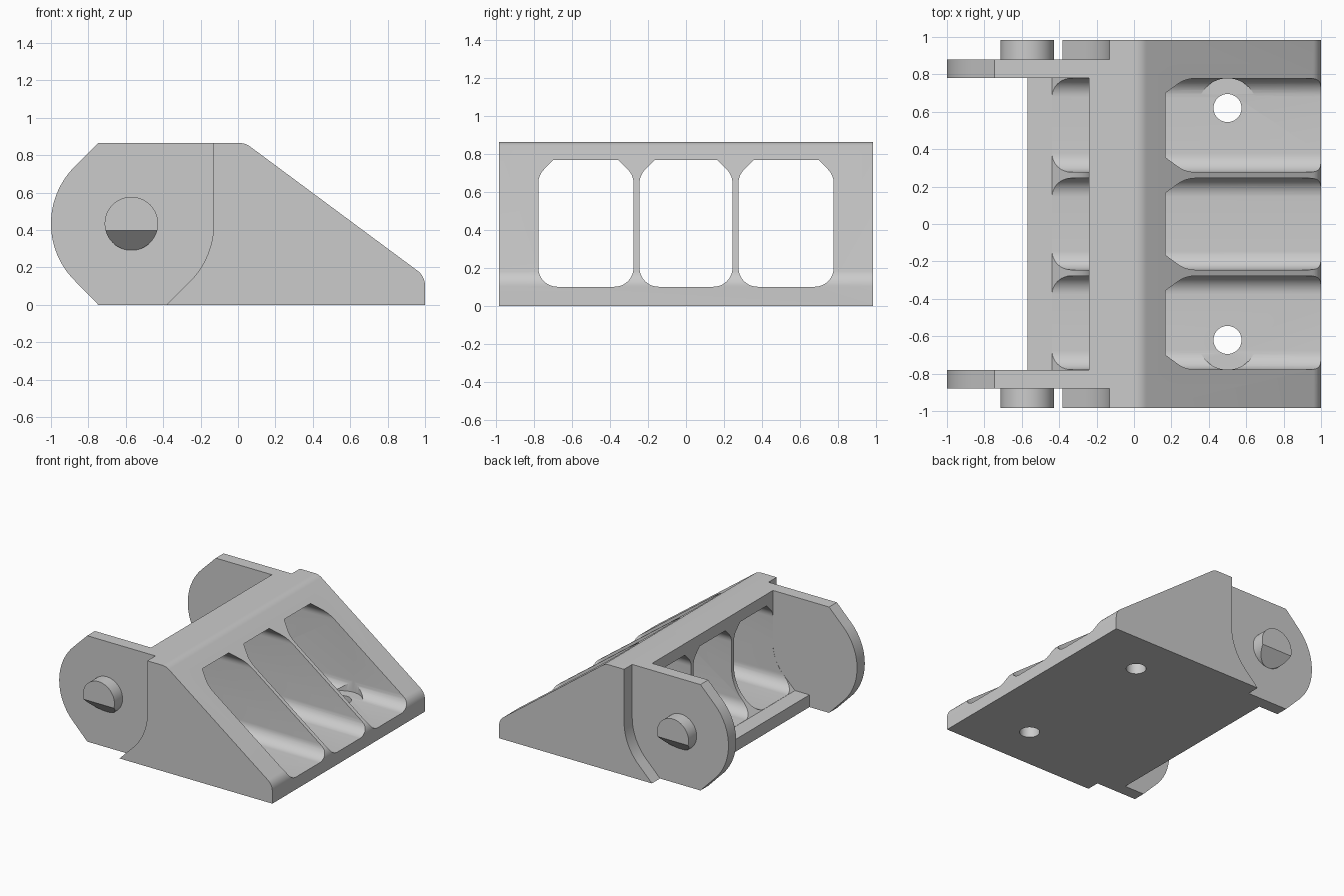
import bpy, bmesh
from math import radians, cos, sin
from mathutils import Vector

cube = bpy.data.objects.get("Cube")
if cube:
    bpy.data.objects.remove(cube, do_unlink=True)

grey = bpy.data.materials.new("matte grey")
grey.use_nodes = True
grey.diffuse_color = (0.6, 0.6, 0.6, 1)
grey.node_tree.nodes["Principled BSDF"].inputs["Base Color"].default_value = grey.diffuse_color

PIVOT = (-0.57, 0.434)   # hinge axis in x, z
HEIGHT = 0.865
HALF = 0.985             # half width
EAR_IN, EAR_OUT = 0.78, 0.88
SLOPE = 53.4             # direction the sloped front faces, in degrees


def arc(center, r, start, end, steps=16):
    """Points along an arc, angles in degrees."""
    angles = [radians(start + (end - start) * i / steps) for i in range(steps + 1)]
    return [(center[0] + r * cos(a), center[1] + r * sin(a)) for a in angles]


def prism(name, pts, axis, lo, hi):
    """Extrude a 2D outline along an axis from lo to hi."""
    place = {"x": lambda p, t: (t, p[0], p[1]),
             "y": lambda p, t: (p[0], t, p[1]),
             "z": lambda p, t: (p[0], p[1], t)}[axis]
    bm = bmesh.new()
    base = bm.faces.new([bm.verts.new(place(p, lo)) for p in pts])
    top = bmesh.ops.extrude_face_region(bm, geom=[base])["geom"]
    shift = Vector(place((0, 0), hi - lo))
    bmesh.ops.translate(bm, vec=shift, verts=[g for g in top if isinstance(g, bmesh.types.BMVert)])
    bmesh.ops.recalc_face_normals(bm, faces=bm.faces)
    mesh = bpy.data.meshes.new(name)
    bm.to_mesh(mesh)
    bm.free()
    obj = bpy.data.objects.new(name, mesh)
    bpy.context.collection.objects.link(obj)
    mesh.materials.append(grey)
    return obj


def activate(obj):
    bpy.ops.object.select_all(action="DESELECT")
    obj.select_set(True)
    bpy.context.view_layer.objects.active = obj


def cut(obj, cutter):
    """Subtract the cutter, then discard it."""
    activate(obj)
    mod = obj.modifiers.new("cut", "BOOLEAN")
    mod.operation, mod.solver, mod.object = "DIFFERENCE", "EXACT", cutter
    bpy.ops.object.modifier_apply(modifier=mod.name)
    bpy.data.objects.remove(cutter, do_unlink=True)


# Full side outline: rounded ears at the left, sloped nose at the right
outline = [(-0.747, 0), (1, 0)]
outline += arc((0.9, 0.102), 0.1, 0, SLOPE, 10)
outline += arc((0.006, HEIGHT - 0.1), 0.1, SLOPE, 90, 8)
outline += [(-0.747, HEIGHT)]
outline += arc(PIVOT, 0.43, 135, 225, 28)
body = prism("bracket_body", outline, "y", -HALF, HALF)

# Clearance between the ears, leaving the floor lip
inner = [(-1.2, -0.1), (-0.57, -0.1), (-0.57, 0.1), (-0.439, 0.1)]
inner += arc(PIVOT, 0.33, -45, 0) + [(-0.24, 1), (-1.2, 1)]
cut(body, prism("inner_clearance", inner, "y", -EAR_IN, EAR_IN))

# Steps on the outer faces of the ears
outer = [(-1.2, -0.1), (-0.482, -0.1)] + arc(PIVOT, 0.44, -45, 0) + [(-0.13, 1), (-1.2, 1)]
for lo, hi in ((-1.2, -EAR_OUT), (EAR_OUT, 1.2)):
    cut(body, prism("outer_step", outer, "y", lo, hi))


def window(y0, y1):
    """Rounded bottom corners, arcs ending in chamfers at the top."""
    r, bottom, top, shoulder = 0.1, 0.101, 0.77, 0.648
    pts = arc((y0 + r, bottom + r), r, 180, 270, 12)
    pts += arc((y1 - r, bottom + r), r, 270, 360, 12)
    pts += arc((y1 - r, shoulder), r, 0, 45, 6) + [(y1 - 0.08, top), (y0 + 0.08, top)]
    pts += arc((y0 + r, shoulder), r, 135, 180, 6)
    return pts


# Three channels running through the sloped front
for y0, y1 in ((-0.779, -0.277), (-0.245, 0.245), (0.277, 0.779)):
    cut(body, prism("channel", window(y0, y1), "x", -0.5, 1.2))

# Screw holes and their head clearances
for y in (-0.62, 0.62):
    cut(body, prism("screw_hole", arc((0.5, y), 0.075, 0, 360, 40)[:-1], "z", -0.1, 0.3))
    cut(body, prism("head_clearance", arc((0.5, y), 0.159, 0, 360, 48)[:-1], "z", 0.102, 0.4))

# Hinge pins with a slanted underside
pins = []
for side, name in ((-1, "front_hinge_pin"), (1, "back_hinge_pin")):
    lo, hi = sorted((side * (EAR_OUT - 0.01), side * HALF))
    pin = prism(name, arc(PIVOT, 0.143, 0, 360, 48)[:-1], "y", lo, hi)
    bm = bmesh.new()
    bm.from_mesh(pin.data)
    res = bmesh.ops.bisect_plane(bm, geom=bm.verts[:] + bm.edges[:] + bm.faces[:],
                                 plane_co=(0, side * HALF, 0.397),
                                 plane_no=(0, side, -1), clear_outer=True)
    rim = [g for g in res["geom_cut"] if isinstance(g, bmesh.types.BMEdge)]
    bmesh.ops.holes_fill(bm, edges=rim)
    bmesh.ops.recalc_face_normals(bm, faces=bm.faces)
    bm.to_mesh(pin.data)
    bm.free()
    pins.append(pin)

for obj in [body] + pins:
    activate(obj)
    bpy.ops.object.shade_smooth_by_angle(angle=radians(25))
